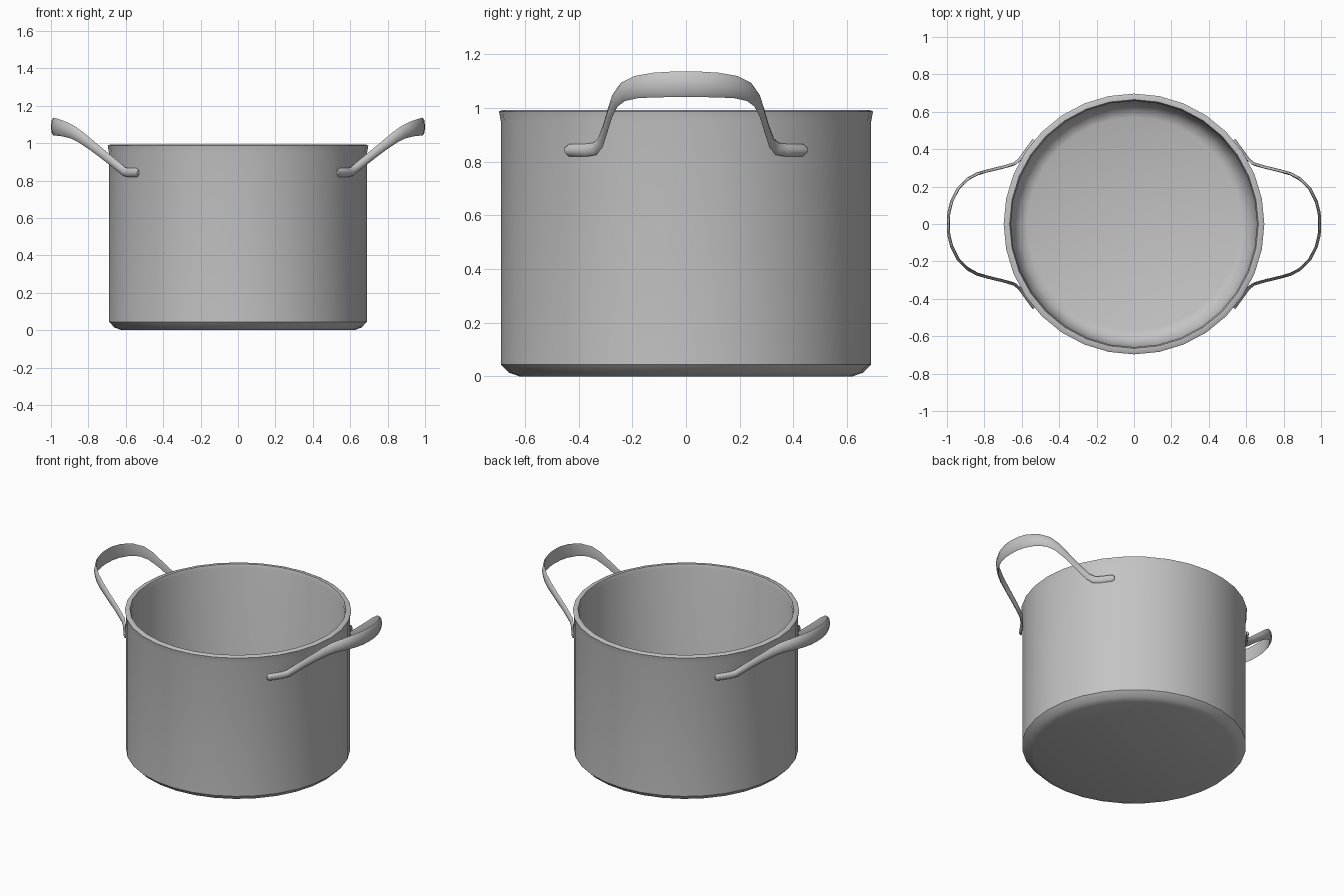
import bpy, bmesh, math
from mathutils import Vector

cube = bpy.data.objects.get("Cube")
if cube:
    bpy.data.objects.remove(cube, do_unlink=True)

steel = bpy.data.materials.new("brushed_steel")
steel.use_nodes = True
steel.diffuse_color = (0.55, 0.55, 0.55, 1)
steel.node_tree.nodes["Principled BSDF"].inputs["Base Color"].default_value = steel.diffuse_color


def finish(name, bm, angle):
    """Turn a bmesh into a smooth-shaded steel object."""
    bmesh.ops.recalc_face_normals(bm, faces=bm.faces[:])
    mesh = bpy.data.meshes.new(name)
    bm.to_mesh(mesh)
    bm.free()
    mesh.materials.append(steel)
    obj = bpy.data.objects.new(name, mesh)
    bpy.context.collection.objects.link(obj)
    bpy.ops.object.select_all(action="DESELECT")
    obj.select_set(True)
    bpy.context.view_layer.objects.active = obj
    bpy.ops.object.shade_smooth_by_angle(angle=math.radians(angle))
    return obj


def bridge(bm, a, b):
    for i in range(len(a)):
        j = (i + 1) % len(a)
        bm.faces.new((a[i], a[j], b[j], b[i]))


# Pot body: outer base, wall, flared lip, inner wall and floor
PROFILE = [(0.62, 0), (0.66, 0.014), (0.69, 0.045), (0.69, 0.95), (0.697, 0.987),
           (0.685, 0.993), (0.665, 0.993), (0.658, 0.97), (0.658, 0.16),
           (0.64, 0.09), (0.61, 0.05), (0.57, 0.035)]
SIDES = 32
bm = bmesh.new()
rings = []
for r, z in PROFILE:
    rings.append([bm.verts.new((r * math.cos(math.tau * i / SIDES),
                                r * math.sin(math.tau * i / SIDES), z))
                  for i in range(SIDES)])
for a, b in zip(rings, rings[1:]):
    bridge(bm, a, b)
bm.faces.new(rings[0])
bm.faces.new(rings[-1])
finish("pot_body", bm, 35)

# Handle: half path from foot to grip centre as (x, y, z, band width)
HALF = [(0.535, 0.45, 0.843, 0.026), (0.543, 0.44, 0.843, 0.046),
        (0.59, 0.375, 0.843, 0.048), (0.612, 0.345, 0.848, 0.048),
        (0.64, 0.322, 0.872, 0.046), (0.70, 0.304, 0.922, 0.046),
        (0.78, 0.285, 0.985, 0.05), (0.84, 0.268, 1.03, 0.06),
        (0.89, 0.24, 1.06, 0.072), (0.94, 0.19, 1.078, 0.084),
        (0.975, 0.12, 1.086, 0.092), (0.99, 0.06, 1.088, 0.095)]
path = HALF + [(0.993, 0, 1.089, 0.096)] + [(x, -y, z, w) for x, y, z, w in reversed(HALF)]

# Domed band section: (share of width, outward offset)
SECTION = [(-0.5, 0), (-0.36, 0.009), (0, 0.014), (0.36, 0.009), (0.5, 0),
           (0.32, -0.002), (-0.32, -0.002)]


def build_handle(name, side):
    bm = bmesh.new()
    loops = []
    for i, (x, y, z, w) in enumerate(path):
        before, after = path[max(i - 1, 0)], path[min(i + 1, len(path) - 1)]
        along = (Vector(after[:3]) - Vector(before[:3])).normalized()
        out = Vector((-along.y, along.x, 0)).normalized()
        up = out.cross(along).normalized()
        if up.z < 0:
            up = -up
        loop = []
        for s, d in SECTION:
            p = Vector((x, y, z)) + up * (s * w) + out * (d - 0.006)
            loop.append(bm.verts.new((p.x * side, p.y * side, p.z)))
        loops.append(loop)
    for a, b in zip(loops, loops[1:]):
        bridge(bm, a, b)
    bm.faces.new(loops[0])
    bm.faces.new(loops[-1])
    finish(name, bm, 50)


build_handle("left_handle", 1)
build_handle("right_handle", -1)
